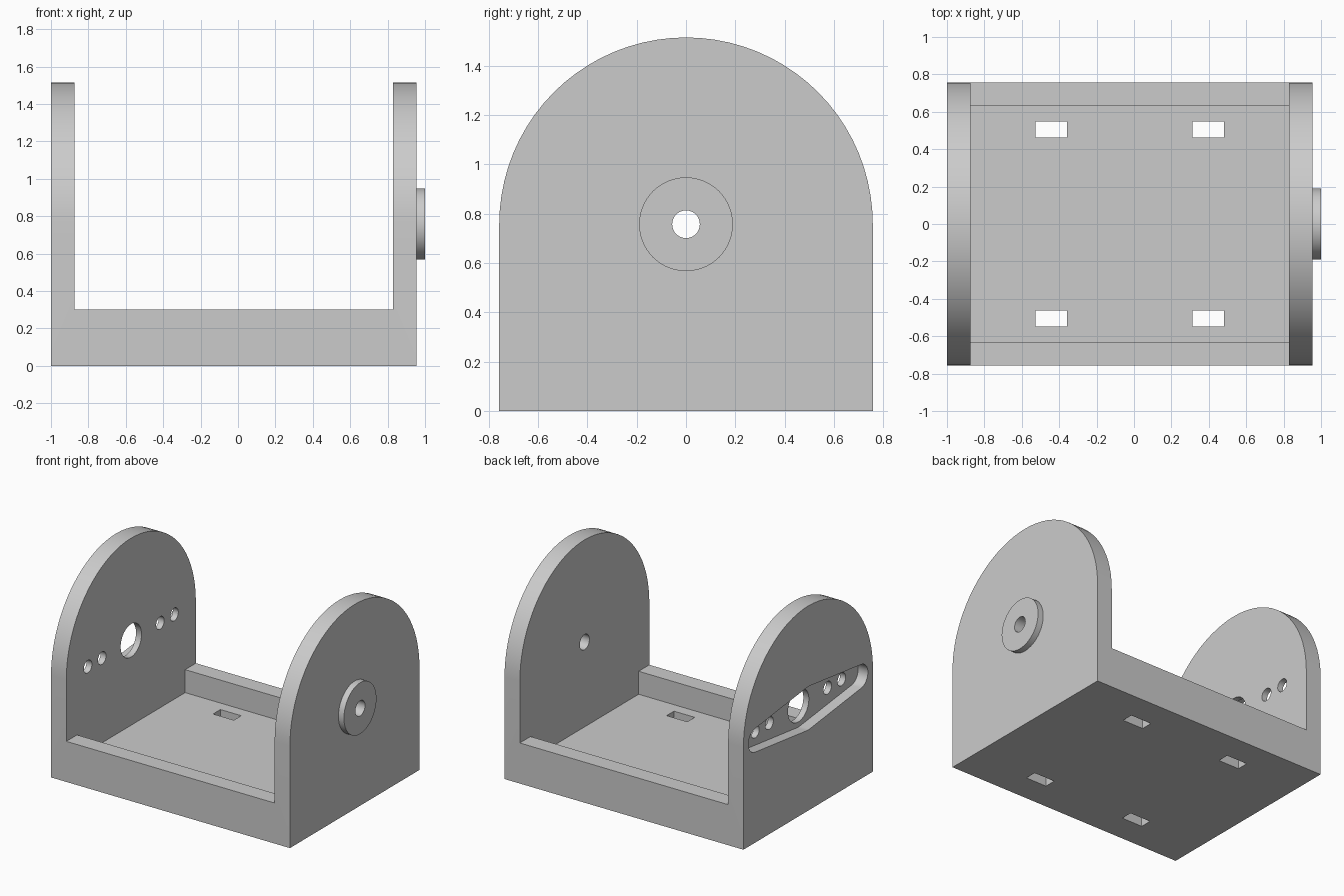
import bpy
import bmesh
from math import sin, cos, pi, acos

if "Cube" in bpy.data.objects:
    bpy.data.objects.remove(bpy.data.objects["Cube"], do_unlink=True)

# Overall sizes
LEFT, RIGHT = -0.977, 0.955      # outer faces of the side plates
PLATE = 0.125                    # plate and wall thickness
HALF = 0.757                     # half depth, arch radius and axle height
WALL_TOP, FLOOR_TOP = 0.30, 0.13
MID = (LEFT + RIGHT) / 2
LEFT = -1.0
MID = (LEFT + RIGHT) / 2

grey = bpy.data.materials.new("plain grey")
grey.use_nodes = True
colour = (0.6, 0.6, 0.6, 1)
grey.diffuse_color = colour
grey.node_tree.nodes["Principled BSDF"].inputs["Base Color"].default_value = colour


def arc(y, z, r, start, end, steps):
    return [(y + r * cos(start + (end - start) * i / steps),
             z + r * sin(start + (end - start) * i / steps)) for i in range(steps + 1)]


def disc(y, r, steps=40):
    return arc(y, HALF, r, 0, 2 * pi, steps)[:-1]


def prism(name, profile, x0, x1):
    """Extrude a closed (y, z) profile along x."""
    bm = bmesh.new()
    face = bm.faces.new([bm.verts.new((x0, y, z)) for y, z in profile])
    new = bmesh.ops.extrude_face_region(bm, geom=[face])["geom"]
    bmesh.ops.translate(bm, vec=(x1 - x0, 0, 0),
                        verts=[v for v in new if isinstance(v, bmesh.types.BMVert)])
    bmesh.ops.recalc_face_normals(bm, faces=bm.faces)
    mesh = bpy.data.meshes.new(name)
    bm.to_mesh(mesh)
    bm.free()
    mesh.materials.append(grey)
    obj = bpy.data.objects.new(name, mesh)
    bpy.context.collection.objects.link(obj)
    return obj


def box(name, x0, x1, y0, y1, z0, z1):
    return prism(name, [(y0, z0), (y1, z0), (y1, z1), (y0, z1)], x0, x1)


def combine(target, tool, operation="DIFFERENCE"):
    mod = target.modifiers.new(tool.name, "BOOLEAN")
    mod.operation, mod.solver, mod.object = operation, "EXACT", tool
    bpy.context.view_layer.objects.active = target
    bpy.ops.object.modifier_apply(modifier=mod.name)
    bpy.data.objects.remove(tool, do_unlink=True)


# Arched block, hollowed to leave two plates joined by a shallow tray
arch = [(-HALF, 0), (HALF, 0)] + arc(0, HALF, HALF, 0, pi, 40)
bracket = prism("bracket", arch, LEFT, RIGHT)
inner = (LEFT + PLATE, RIGHT - PLATE)
combine(bracket, box("gap", *inner, -1, 1, WALL_TOP, 2))
wall = HALF - PLATE
combine(bracket, box("tray_pocket", *inner, -wall, wall, FLOOR_TOP, WALL_TOP + 0.2))

# Mounting slots through the tray floor
for sx in (-1, 1):
    for sy in (-1, 1):
        x, y = MID + sx * 0.42, sy * 0.505
        combine(bracket, box("slot", x - 0.085, x + 0.085, y - 0.043, y + 0.043, -0.1, 0.2))

# Pivot boss with its axle hole on the left plate
combine(bracket, prism("boss", disc(0, 0.19, 56), RIGHT - 0.03, 1.0), "UNION")
combine(bracket, prism("axle_hole", disc(0, 0.056), 0.7, 1.1))

# Tapered two-armed recess in the outside of the right plate
reach, hub, tip = 0.61, 0.16, 0.088
a = acos((hub - tip) / reach)
recess = (arc(reach, HALF, tip, -a, a, 16) + arc(0, HALF, hub, a, pi - a, 4)
          + arc(-reach, HALF, tip, pi - a, pi + a, 16)
          + arc(0, HALF, hub, pi + a, 2 * pi - a, 4))
combine(bracket, prism("horn_recess", recess, LEFT - 0.1, LEFT + 0.08))

# Hub opening and screw holes inside the recess
for y, r in ((0, 0.122), (-0.505, 0.047), (-0.34, 0.047), (0.34, 0.047), (0.505, 0.047)):
    combine(bracket, prism("screw_hole", disc(y, r), LEFT - 0.1, LEFT + 0.2))

bpy.ops.object.select_all(action="DESELECT")
bracket.select_set(True)
bpy.context.view_layer.objects.active = bracket
bpy.ops.object.shade_smooth_by_angle(angle=pi / 6)
